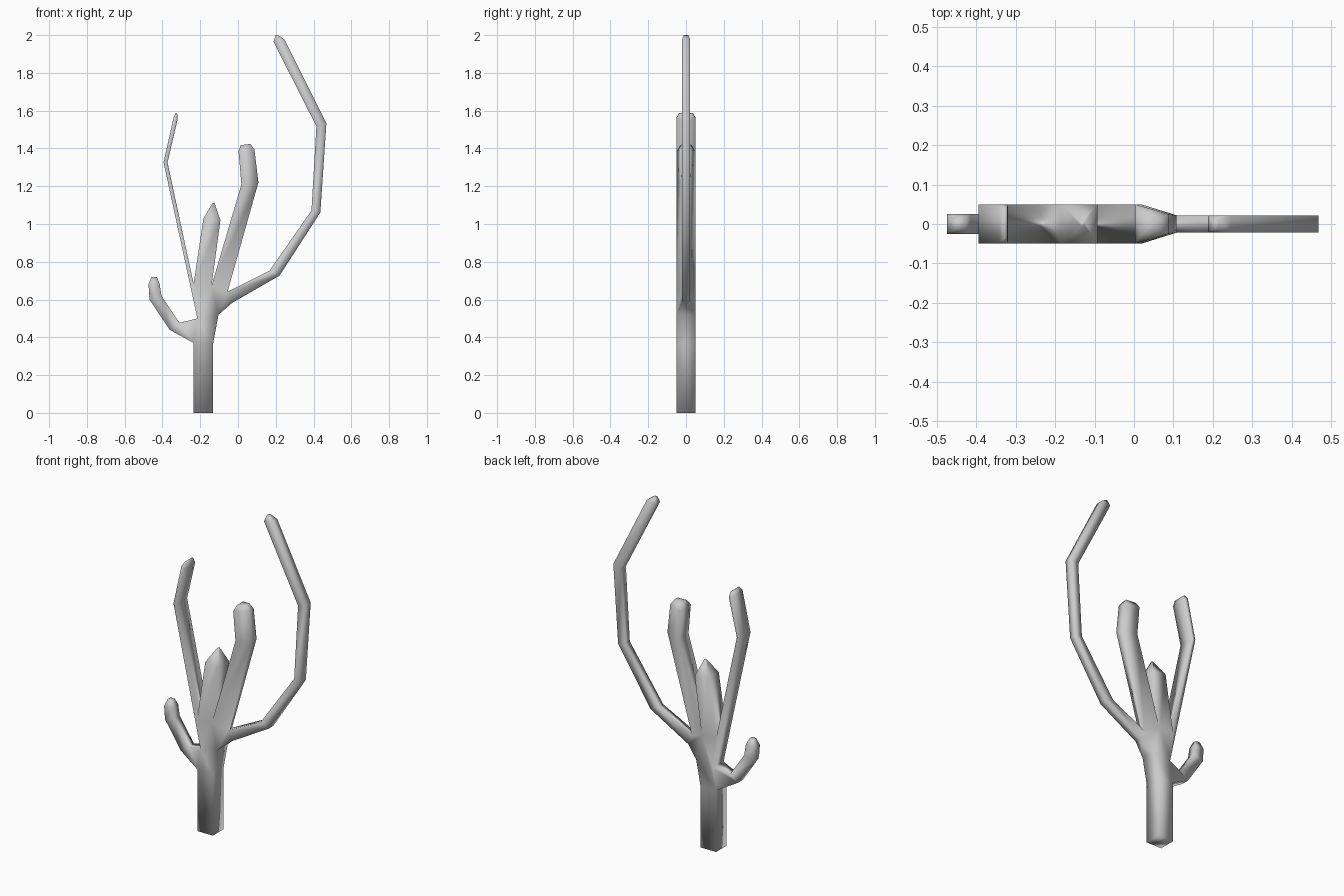
import bpy, bmesh

if "Cube" in bpy.data.objects:
    bpy.data.objects.remove(bpy.data.objects["Cube"])

bm = bmesh.new()

# Points are (x, z, half depth); shared fork points let the limbs weld together
TL, TR = (-.235, .37, .05), (-.132, .366, .05)
LEFT = (-.215, .50, .05)
CROTCH1 = (-.235, .684, .05)
CROTCH2 = (-.14, .674, .05)
CROTCH3 = (-.055, .642, .022)
RLOW, RSIDE = (-.03, .583, .022), (-.103, .52, .05)


def verts(p):
    return bm.verts.new((p[0], -p[2], p[1])), bm.verts.new((p[0], p[2], p[1]))


def limb(rings):
    """Four-sided tube through (left point, right point) rings, closed at the end."""
    loops = []
    for a, b in rings:
        (af, ab), (bf, bb) = verts(a), verts(b)
        loops.append((af, bf, bb, ab))
    for lo, hi in zip(loops, loops[1:]):
        for i in range(4):
            j = (i + 1) % 4
            bm.faces.new((lo[i], lo[j], hi[j], hi[i]))
    bm.faces.new(loops[-1])


def even(d, *rings):
    """Rings of constant half depth d."""
    return [((a, b, d), (c, e, d)) for a, b, c, e in rings]


# trunk, capped at the ground
limb([(TL, TR), ((-.235, 0, .05), (-.132, 0, .05))])

# fork: front and back plates where all limbs meet, plus the right flank
fork = [verts(p) for p in (TL, TR, RSIDE, RLOW, CROTCH3, CROTCH2, CROTCH1, LEFT)]
bm.faces.new([f for f, b in fork])
bm.faces.new([b for f, b in reversed(fork)])
for i in (1, 2):
    bm.faces.new((fork[i][0], fork[i][1], fork[i + 1][1], fork[i + 1][0]))

# small low limb on the left
limb([(TL, LEFT)] + even(.025, (-.362, .44, -.31, .477), (-.468, .60, -.405, .62),
                         (-.474, .68, -.415, .684)) + even(.013, (-.458, .72, -.43, .72)))
# thin blade-like limb
limb([(LEFT, CROTCH1)] + even(.05, (-.394, 1.326, -.373, 1.326), (-.341, 1.565, -.32, 1.552))
     + even(.036, (-.329, 1.588, -.321, 1.583)))
# pointed central limb
limb([(CROTCH1, CROTCH2)] + even(.05, (-.183, 1.03, -.093, 1.02))
     + even(.004, (-.135, 1.11, -.125, 1.113)))
# thick limb, narrower in depth on its right edge
limb([(CROTCH2, CROTCH3), ((.018, 1.21, .05), (.108, 1.22, .022)),
      ((.003, 1.385, .05), (.087, 1.395, .025)), ((.014, 1.417, .03), (.066, 1.424, .015))])
# long sweeping right limb
limb([(CROTCH3, RLOW)] + even(.022, (.167, .753, .22, .727), (.389, 1.072, .436, 1.061),
                              (.415, 1.517, .468, 1.533), (.188, 1.965, .246, 1.976))
     + even(.012, (.2, 2.0, .215, 1.998)))

# weld the limbs into one skin; inside walls never exist because roots are open
bmesh.ops.remove_doubles(bm, verts=bm.verts, dist=.0005)
bmesh.ops.recalc_face_normals(bm, faces=bm.faces)
for f in bm.faces:
    f.smooth = True
mesh = bpy.data.meshes.new("bare_tree")
bm.to_mesh(mesh)
bm.free()
bpy.context.collection.objects.link(bpy.data.objects.new("bare_tree", mesh))
